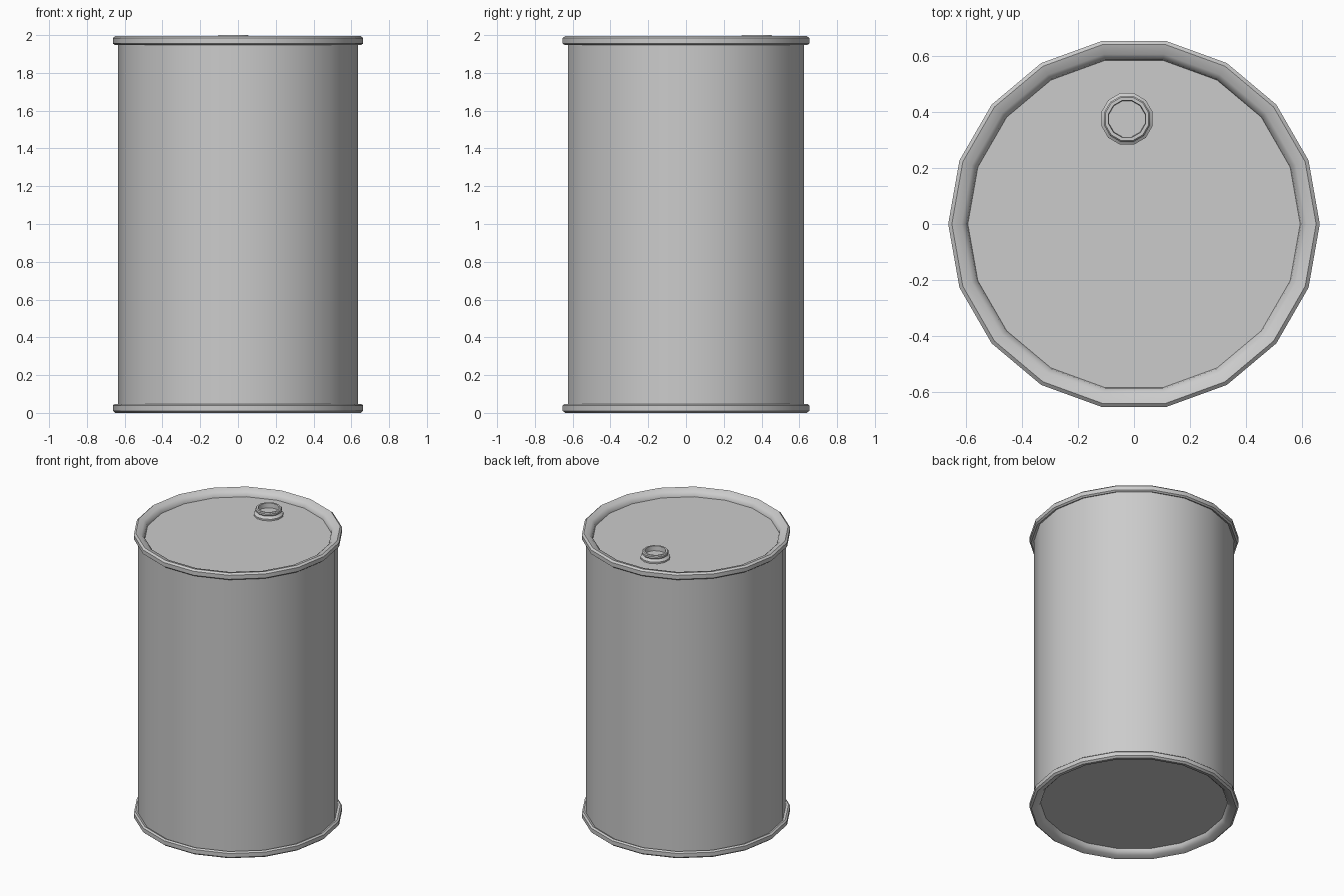
import bpy
import bmesh
import math

if "Cube" in bpy.data.objects:
    bpy.data.objects.remove(bpy.data.objects["Cube"], do_unlink=True)

steel = bpy.data.materials.new("grey_steel")
steel.use_nodes = True
GREY = (0.6, 0.6, 0.6, 1)
steel.diffuse_color = GREY
steel.node_tree.nodes["Principled BSDF"].inputs["Base Color"].default_value = GREY


def lathe(name, profile, sides, center=(0, 0), turn=0.0, close_ends=True):
    """Revolve (radius, height) points listed bottom to top; flat discs close the ends."""
    bm = bmesh.new()
    rings = []
    for r, z in profile:
        ring = []
        for i in range(sides):
            a = turn + 2 * math.pi * i / sides
            ring.append(bm.verts.new((r * math.cos(a), r * math.sin(a), z)))
        rings.append(ring)
    for low, high in zip(rings, rings[1:]):
        for i in range(sides):
            j = (i + 1) % sides
            bm.faces.new((low[i], low[j], high[j], high[i]))
    if close_ends:
        bm.faces.new(rings[0][::-1])
        bm.faces.new(rings[-1])
    mesh = bpy.data.meshes.new(name)
    bm.to_mesh(mesh)
    bm.free()
    mesh.materials.append(steel)
    obj = bpy.data.objects.new(name, mesh)
    obj.location = (center[0], center[1], 0)
    bpy.context.collection.objects.link(obj)
    bpy.ops.object.select_all(action='DESELECT')
    obj.select_set(True)
    bpy.context.view_layer.objects.active = obj
    bpy.ops.object.shade_smooth_by_angle(angle=math.radians(36))
    return obj


HEIGHT = 1.995
SIDES = 18

# Rolled rim from the body wall, over the lip and down to the recessed lid
rim = [(0.635, 1.955), (0.652, 1.947), (0.663, 1.956), (0.663, 1.984),
       (0.650, 1.995), (0.615, 1.985), (0.597, 1.968), (0.593, 1.950)]

# Drum body: the same rim upside down at the base, a straight wall, then the top rim
base_rim = [(r, HEIGHT - z) for r, z in reversed(rim)]
lathe("drum_body", base_rim + rim, SIDES)

# Filler cap with a base flange, a neck and a hollow top
cap = [(0.095, 1.949), (0.095, 1.961), (0.083, 1.968), (0.078, 1.975),
       (0.085, 1.982), (0.085, 1.994), (0.080, 2.0), (0.068, 2.0), (0.066, 1.968)]
lathe("filler_cap", cap, 12, center=(-0.025, 0.375), turn=math.pi / 12)
